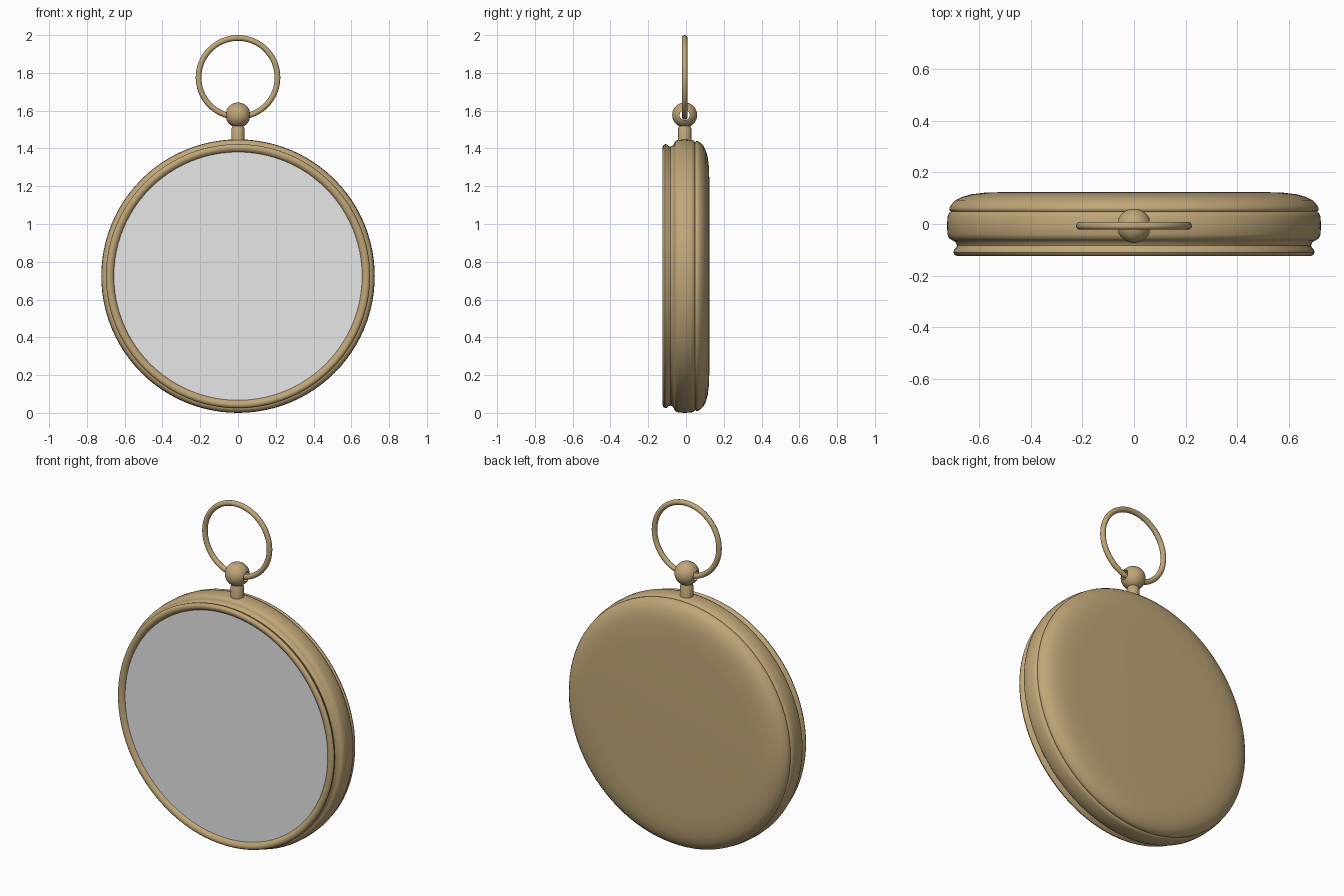
import bpy, bmesh, math
from mathutils import Vector

cube = bpy.data.objects.get("Cube")
if cube:
    bpy.data.objects.remove(cube, do_unlink=True)


def make_material(name, colour):
    m = bpy.data.materials.new(name)
    m.use_nodes = True
    m.diffuse_color = colour
    bsdf = next(n for n in m.node_tree.nodes if n.type == 'BSDF_PRINCIPLED')
    bsdf.inputs["Base Color"].default_value = colour
    return m


brass = make_material("aged brass", (0.53, 0.385, 0.19, 1))
grey = make_material("pale grey", (0.8, 0.8, 0.8, 1))

X, Y, Z = Vector((1, 0, 0)), Vector((0, 1, 0)), Vector((0, 0, 1))


def lathe(name, profile, axis, centre, mat, steps=96, closed=False):
    """Revolve (radius, offset along axis) points about an axis."""
    out = X if axis == Z else Z
    bm = bmesh.new()
    vs = [bm.verts.new(out * r + axis * t) for r, t in profile]
    pairs = list(zip(vs, vs[1:]))
    if closed:
        pairs.append((vs[-1], vs[0]))
    edges = [bm.edges.new(p) for p in pairs]
    bmesh.ops.spin(bm, geom=vs + edges, cent=(0, 0, 0), axis=axis,
                   angle=2 * math.pi, steps=steps)
    bmesh.ops.remove_doubles(bm, verts=bm.verts[:], dist=1e-5)
    bmesh.ops.recalc_face_normals(bm, faces=bm.faces[:])
    mesh = bpy.data.meshes.new(name)
    bm.to_mesh(mesh)
    bm.free()
    ob = bpy.data.objects.new(name, mesh)
    ob.location = centre
    bpy.context.collection.objects.link(ob)
    mesh.materials.append(mat)
    bpy.ops.object.select_all(action='DESELECT')
    ob.select_set(True)
    bpy.context.view_layer.objects.active = ob
    bpy.ops.object.shade_smooth_by_angle(angle=math.radians(40))
    return ob


body = (0, 0, 0.724)
loop_y = -0.007

# Domed back cover
lathe("back_cover", [(0, .124), (.5, .124), (.58, .121), (.63, .115), (.665, .105),
                     (.69, .092), (.706, .076), (.715, .062), (.714, .053),
                     (.708, .047), (0, .047)], Y, body, brass)

# Middle band of the case
lathe("case_band", [(0, .048), (.708, .048), (.717, .041), (.722, .028), (.724, -.008),
                    (.722, -.04), (.716, -.055), (.702, -.064), (0, -.064)],
      Y, body, brass)

# Front bezel with a groove behind its rim
lathe("bezel", [(.702, -.063), (.69, -.071), (.685, -.083), (.689, -.093), (.697, -.1),
                (.699, -.11), (.694, -.119), (.684, -.124), (.672, -.122),
                (.661, -.114), (.656, -.104), (.656, -.063)],
      Y, body, brass, closed=True)

# Flat face plate
lathe("face_plate", [(0, -.106), (.658, -.106), (.658, -.1), (0, -.1)], Y, body, grey)

# Stem with a small collar
lathe("stem", [(0, 1.42), (.035, 1.42), (.035, 1.505), (.03, 1.515), (.03, 1.53),
               (0, 1.53)], Z, (0, loop_y, 0), brass, steps=32)

# Ball drilled through sideways for the hanging ring
ball_r, hole_r = 0.066, 0.027
limit = math.acos(hole_r / ball_r)
arc = [limit * (i / 10 - 1) for i in range(21)]
lathe("drilled_ball", [(ball_r * math.cos(a), ball_r * math.sin(a)) for a in arc],
      X, (0, loop_y, 1.577), brass, steps=40, closed=True)

# Hanging ring
tube = [2 * math.pi * i / 14 for i in range(14)]
lathe("hanging_ring", [(.209 + .015 * math.cos(a), .015 * math.sin(a)) for a in tube],
      Y, (0, loop_y, 1.776), brass, steps=72, closed=True)
